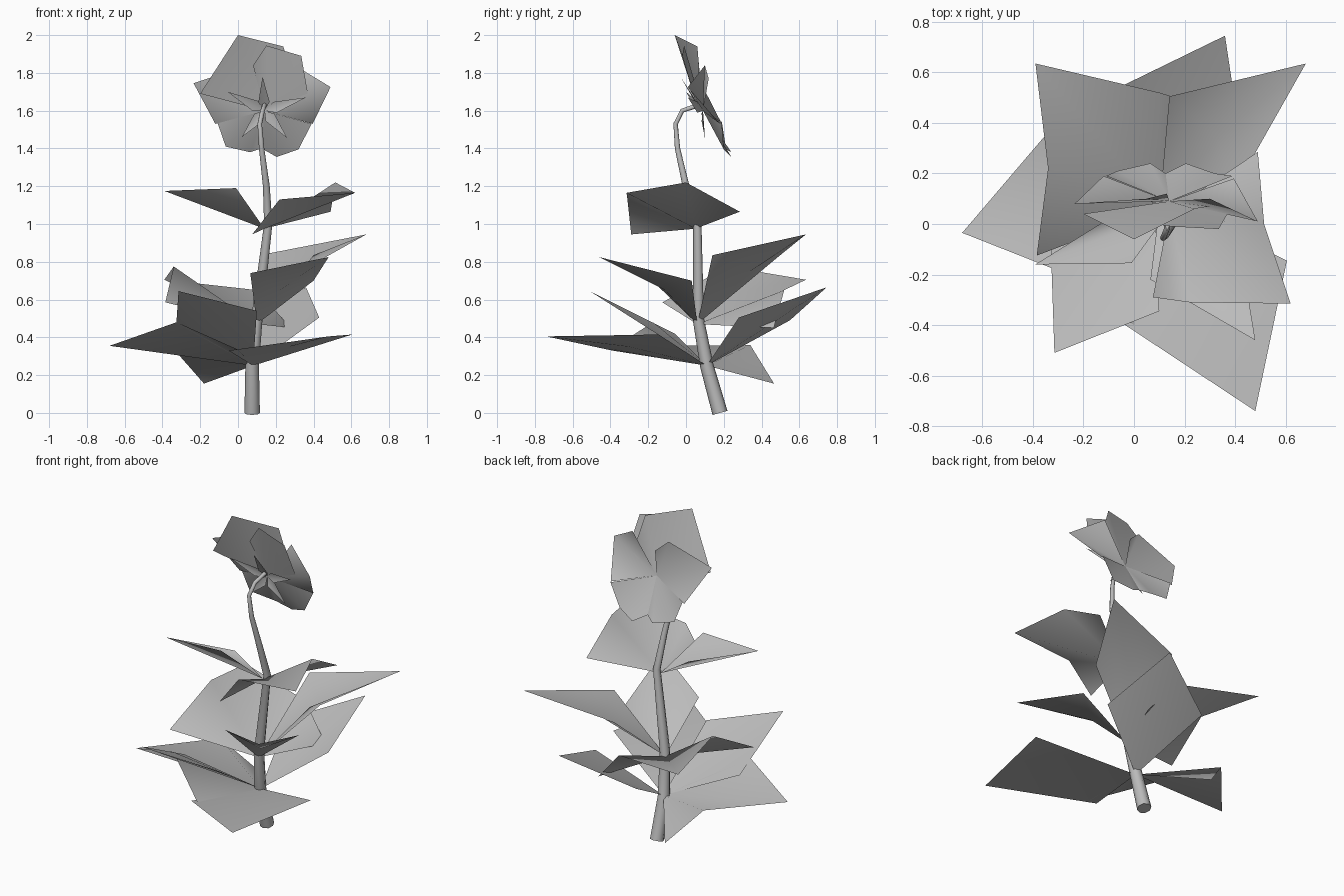
import bpy
import bmesh
from mathutils import Vector

default = bpy.data.objects.get("Cube")
if default:
    bpy.data.objects.remove(default, do_unlink=True)

# One plain grey for the whole plant
grey = bpy.data.materials.new("plain_grey")
grey.use_nodes = True
shade = (0.5, 0.5, 0.5, 1.0)
grey.diffuse_color = shade
grey.node_tree.nodes["Principled BSDF"].inputs["Base Color"].default_value = shade


def blade(name, root, outline, middle=None, facing=(0, 0, 1)):
    """Thin sheet from a root and an outline, fanned about an optional middle point."""
    bm = bmesh.new()
    ring = [bm.verts.new(p) for p in [root] + outline]
    if middle:
        hub = bm.verts.new(middle)
        for i, vert in enumerate(ring):
            bm.faces.new((hub, vert, ring[(i + 1) % len(ring)]))
    else:
        for first, second in zip(ring[1:], ring[2:]):
            bm.faces.new((ring[0], first, second))
    bm.normal_update()
    total = sum((f.normal * f.calc_area() for f in bm.faces), Vector())
    if total.dot(Vector(facing)) < 0:
        bmesh.ops.reverse_faces(bm, faces=bm.faces[:])
    for face in bm.faces:
        face.smooth = True
    mesh = bpy.data.meshes.new(name)
    bm.to_mesh(mesh)
    bm.free()
    mesh.materials.append(grey)
    obj = bpy.data.objects.new(name, mesh)
    bpy.context.collection.objects.link(obj)
    return obj


def tube(name, points):
    """Tapered smooth tube; every point carries its own radius."""
    curve = bpy.data.curves.new(name, "CURVE")
    curve.dimensions = "3D"
    curve.bevel_depth = 1.0
    curve.bevel_resolution = 2
    curve.use_fill_caps = True
    spline = curve.splines.new("POLY")
    spline.points.add(len(points) - 1)
    for target, (x, y, z, radius) in zip(spline.points, points):
        target.co = (x, y, z, 1)
        target.radius = radius
    curve.materials.append(grey)
    obj = bpy.data.objects.new(name, curve)
    bpy.context.collection.objects.link(obj)
    bpy.ops.object.select_all(action="DESELECT")
    obj.select_set(True)
    bpy.context.view_layer.objects.active = obj
    bpy.ops.object.convert(target="MESH")
    bpy.ops.object.shade_smooth_by_angle(angle=1.2)


# Bent stem that hooks over into the back of the flower
tube("stem", [
    (.075, .18, 0, .041), (.075, .11, .25, .036), (.1, .065, .5, .03),
    (.16, .06, 1, .022), (.15, 0, 1.2, .018), (.125, -.045, 1.4, .014),
    (.115, -.055, 1.53, .012), (.13, -.02, 1.6, .012), (.14, .07, 1.63, .012),
])

# Lowest leaves: the broad one has two drooping wings
low = (.08, .11, .25)
blade("low_leaf_right", low,
      [(-.18, .466, .155), (-.36, .34, .36), (-.68, -.035, .355),
       (-.325, -.175, .48), (0, -.4, .335)])
blade("low_leaf_front", low,
      [(-.05, -.39, .33), (.48, -.74, .405), (.605, -.145, .415)],
      middle=(.27, -.3, .35))
blade("low_leaf_front_right", low,
      [(-.33, -.06, .42), (-.315, -.51, .645), (.1, -.345, .54)])
blade("low_leaf_back", low,
      [(-.04, .55, .49), (.36, .745, .665), (.43, .28, .505)])

# Middle leaves
mid = (.1, .06, .47)
blade("middle_leaf_back_left", mid,
      [(.14, .505, .84), (.68, .635, .945), (.4, .14, .835)],
      middle=(.33, .34, .75))
blade("middle_leaf_back_right", mid,
      [(.28, .465, .45), (.1, .52, .65), (-.39, .635, .705),
       (-.34, .22, .775), (-.385, -.125, .585)])
blade("middle_leaf_front", mid,
      [(.065, -.22, .74), (.48, -.46, .825), (.4, .03, .7)],
      middle=(.22, -.11, .65))

# Upper leaves
high = (.14, .05, .975)
blade("upper_leaf_left", high,
      [(.075, -.29, .945), (.22, -.31, 1.13), (.62, -.315, 1.165),
       (.515, 0, 1.22), (.49, .285, 1.065)])
blade("upper_leaf_right", high,
      [(-.01, -.155, 1.19), (-.39, -.16, 1.175), (-.055, .05, 1.1)])

# Flower: cupped petals opening towards the back and up
heart = Vector((.14, .09, 1.6))
notch = (.125, .2, 1.4)
petals = {
    "petal_top": [(-.2, .04, 1.69), (0, -.06, 2), (.24, .06, 1.94), (.3, .07, 1.75)],
    "petal_top_left": [(.08, 0, 1.84), (.15, -.01, 1.945), (.335, -.02, 1.89),
                       (.37, .04, 1.69)],
    "petal_left": [(.3, .1, 1.84), (.49, .01, 1.725), (.395, .18, 1.53)],
    "petal_right": [(-.12, .19, 1.53), (-.235, .08, 1.745), (.05, .1, 1.84),
                    (.13, .12, 1.77)],
    "petal_low_left": [(.39, .19, 1.53), (.32, .2, 1.395), (.205, .24, 1.355), notch],
    "petal_low_right": [notch, (.065, .24, 1.38), (-.065, .21, 1.41), (-.11, .19, 1.54)],
}
for name, outline in petals.items():
    blade(name, heart, outline, facing=(0, 1, .4))

# Narrow sepals spreading from the heart in front of the petals
for x, y, z in [(-.055, 0, 1.7), (.13, -.03, 1.78), (.36, .01, 1.67),
                (.26, .1, 1.455), (.02, .1, 1.46)]:
    tip = Vector((x, y, z))
    away = tip - heart
    side = away.cross(Vector((0, 1, 0))).normalized() * .03
    waist = heart + away * .25 - Vector((0, .01, 0))
    blade("sepal", heart, [waist + side, tip, waist - side], facing=(0, 1, .4))
